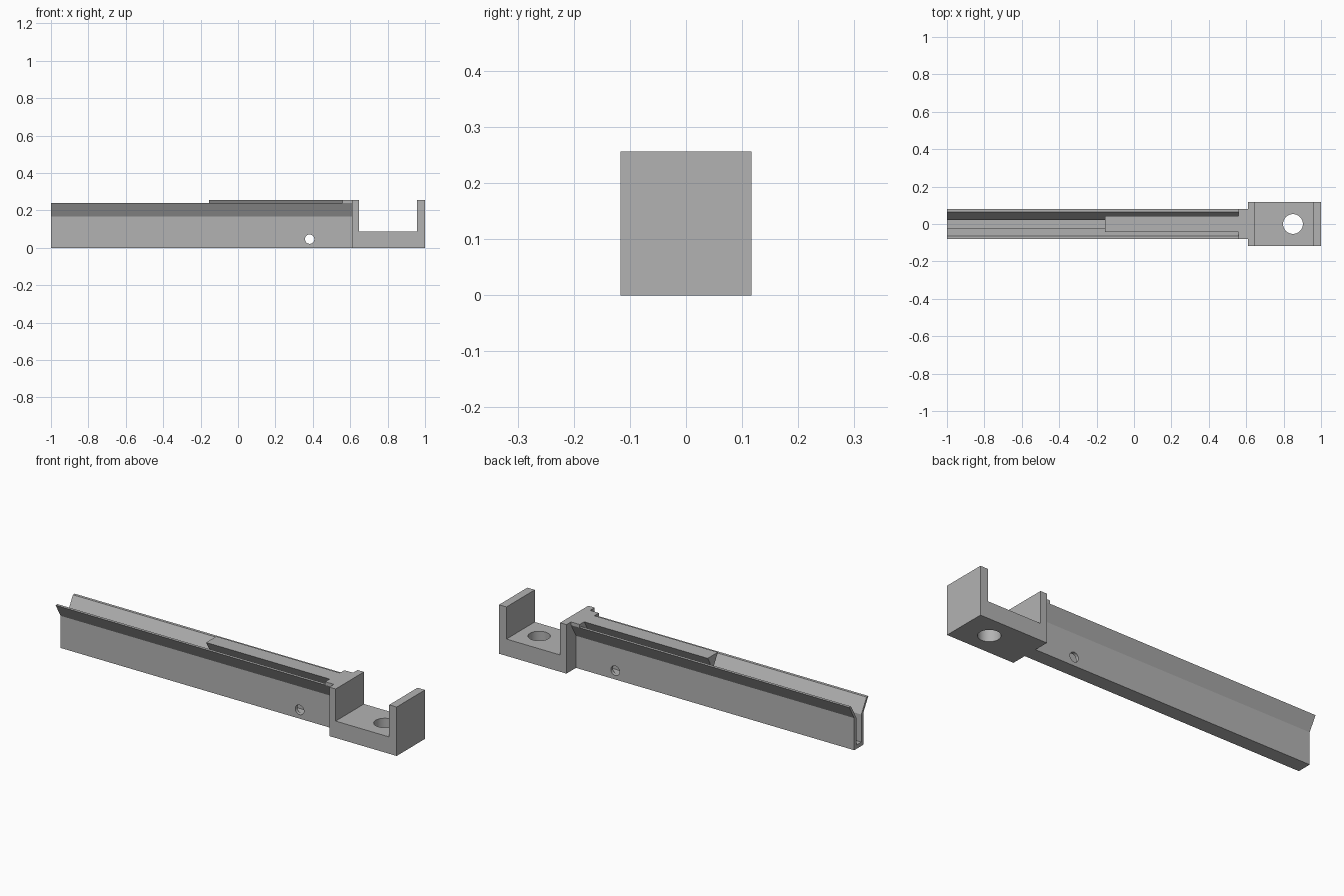
import bpy, bmesh
from mathutils import Matrix

cube = bpy.data.objects.get("Cube")
if cube:
    bpy.data.objects.remove(cube, do_unlink=True)

grey = bpy.data.materials.new("plain_grey")
grey.use_nodes = True
color = (0.45, 0.45, 0.45, 1)
grey.diffuse_color = color
grey.node_tree.nodes["Principled BSDF"].inputs["Base Color"].default_value = color


def prism(name, points, axis, start, end):
    """Extrude a closed profile: (y, z) along x or (x, z) along y."""
    bm = bmesh.new()
    if axis == "x":
        verts = [bm.verts.new((start, a, b)) for a, b in points]
        step = (end - start, 0, 0)
    else:
        verts = [bm.verts.new((a, start, b)) for a, b in points]
        step = (0, end - start, 0)
    face = bm.faces.new(verts)
    out = bmesh.ops.extrude_face_region(bm, geom=[face], use_keep_orig=True)
    moved = [g for g in out["geom"] if isinstance(g, bmesh.types.BMVert)]
    bmesh.ops.translate(bm, verts=moved, vec=step)
    bmesh.ops.recalc_face_normals(bm, faces=bm.faces)
    return add_object(name, bm)


def add_object(name, bm):
    mesh = bpy.data.meshes.new(name)
    bm.to_mesh(mesh)
    bm.free()
    mesh.materials.append(grey)
    obj = bpy.data.objects.new(name, mesh)
    bpy.context.collection.objects.link(obj)
    return obj


def drill(obj, center, radius, axis):
    """Cut a round through hole."""
    bm = bmesh.new()
    bmesh.ops.create_cone(bm, cap_ends=True, segments=48, radius1=radius,
                          radius2=radius, depth=0.6)
    if axis == "y":
        bm.transform(Matrix.Rotation(1.5707963, 4, "X"))
    bm.transform(Matrix.Translation(center))
    cutter = add_object("hole_cutter", bm)
    cutter.hide_render = True
    mod = obj.modifiers.new("hole", "BOOLEAN")
    mod.operation = "DIFFERENCE"
    mod.solver = "EXACT"
    mod.object = cutter
    bpy.context.view_layer.objects.active = obj
    bpy.ops.object.modifier_apply(modifier=mod.name)
    bpy.data.objects.remove(cutter, do_unlink=True)
    for o in bpy.context.selected_objects:
        o.select_set(False)
    obj.select_set(True)
    bpy.ops.object.shade_smooth_by_angle(angle=0.5)


def mirrored(half):
    """Complete a profile across the middle plane."""
    return half + [(-y, z) for y, z in reversed(half)]


# Channel rail with flared lips
rail = prism("channel_rail", mirrored([
    (0.021, 0.02), (0.021, 0.164), (0.064, 0.239), (0.079, 0.239),
    (0.038, 0.168), (0.038, 0)]), "x", -1, 0.612)
drill(rail, (0.383, 0, 0.046), 0.025, "y")

# Tapered tongue lying between the lips
prism("tongue", mirrored([(0.042, 0.256), (0.003, 0.188)]), "x", -0.155, 0.565)

# Bridge joining the tongue and rail to the bracket
prism("bridge", mirrored([(0.079, 0.256), (0.079, 0.239), (0.064, 0.239),
                          (0.021, 0.164)]), "x", 0.56, 0.612)

# U-shaped end bracket with a vertical bolt hole
bracket = prism("end_bracket", [
    (0.61, 0), (1, 0), (1, 0.256), (0.957, 0.256), (0.957, 0.088),
    (0.647, 0.088), (0.647, 0.256), (0.61, 0.256)], "y", -0.117, 0.117)
drill(bracket, (0.85, 0, 0.1), 0.053, "z")
